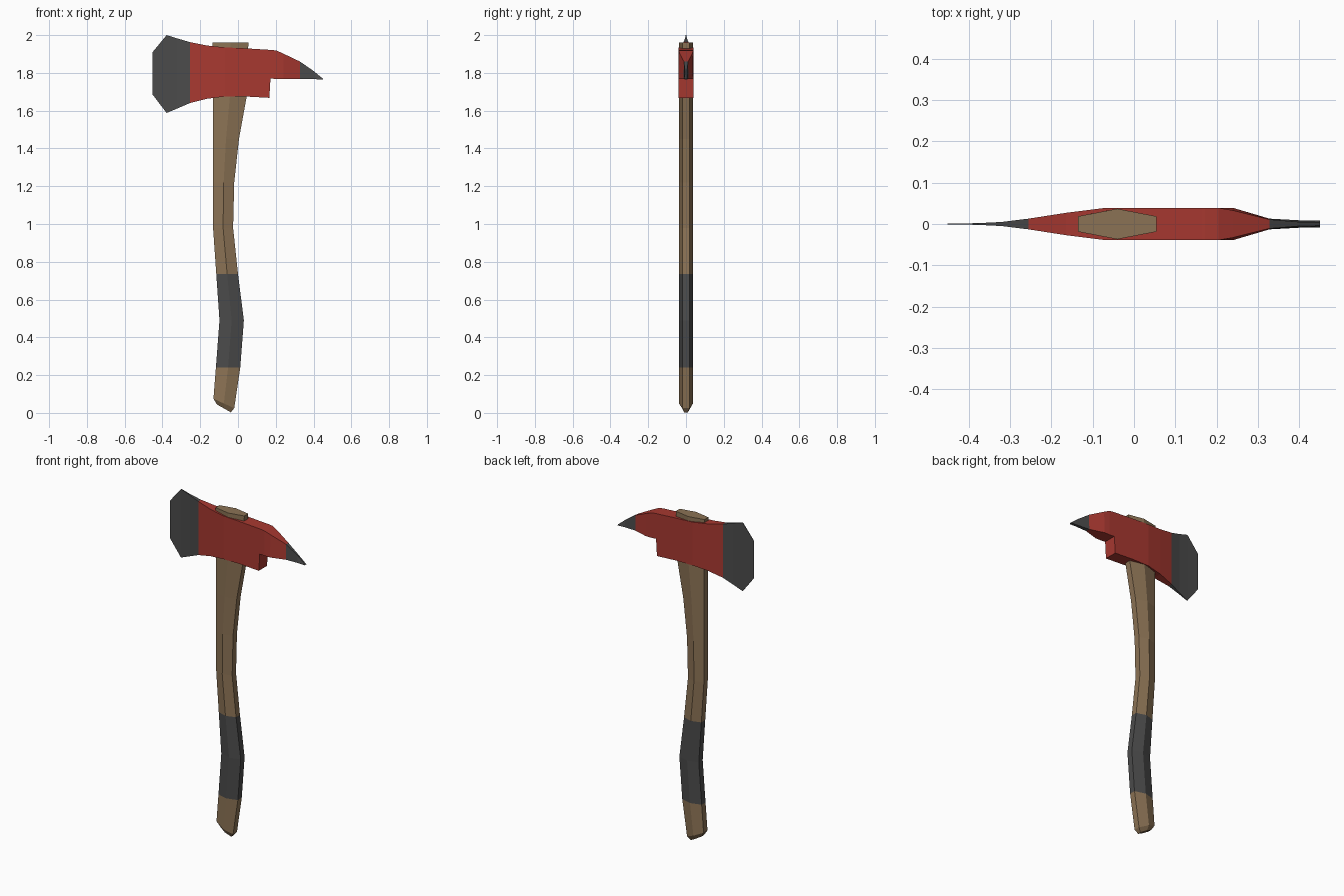
import bpy
import bmesh

cube = bpy.data.objects.get("Cube")
if cube:
    bpy.data.objects.remove(cube, do_unlink=True)


def material(name, rgb):
    m = bpy.data.materials.new(name)
    m.use_nodes = True
    m.diffuse_color = (*rgb, 1)
    m.node_tree.nodes["Principled BSDF"].inputs["Base Color"].default_value = (*rgb, 1)
    return m


wood = material("wood", (0.26, 0.17, 0.09))
grey = material("dark grey", (0.07, 0.07, 0.07))
red = material("red paint", (0.39, 0.04, 0.03))


def loft(name, rings, mats, rule):
    """Skin closed rings of points; rule(face centre) picks the material."""
    bm = bmesh.new()
    loops = [[bm.verts.new(p) for p in ring] for ring in rings]
    for a, b in zip(loops, loops[1:]):
        for i in range(len(a)):
            j = (i + 1) % len(a)
            bm.faces.new((a[i], a[j], b[j], b[i]))
    bm.faces.new(loops[0])
    bm.faces.new(loops[-1])
    bmesh.ops.recalc_face_normals(bm, faces=bm.faces)
    for f in bm.faces:
        f.material_index = rule(f.calc_center_median())
    mesh = bpy.data.meshes.new(name)
    bm.to_mesh(mesh)
    bm.free()
    for m in mats:
        mesh.materials.append(m)
    obj = bpy.data.objects.new(name, mesh)
    bpy.context.collection.objects.link(obj)
    return obj


# Handle: six-sided sections, each (left x, left z, right x, right z, half depth)
GRIP_LOW, GRIP_HIGH = 0.24, 0.735
D = 0.037
handle = [
    (-0.112, 0.045, -0.038, 0.003, 0.02),
    (-0.13, 0.075, -0.02, 0.025, D),
    (-0.117, GRIP_LOW, 0.012, GRIP_LOW, D),
    (-0.098, 0.49, 0.031, 0.49, D),
    (-0.115, GRIP_HIGH, 0.0, GRIP_HIGH, D),
    (-0.132, 0.98, -0.026, 0.98, D),
    (-0.132, 1.22, -0.02, 1.22, D),
    (-0.132, 1.45, 0.005, 1.45, D),
    (-0.132, 1.67, 0.045, 1.67, D),
    (-0.136, 1.96, 0.055, 1.96, D),
]


def hexagon(xl, zl, xr, zr, d):
    xm, zm = (xl + xr) / 2, (zl + zr) / 2
    return [(xl, -d / 2, zl), (xm, -d, zm), (xr, -d / 2, zr),
            (xr, d / 2, zr), (xm, d, zm), (xl, d / 2, zl)]


loft("handle", [hexagon(*s) for s in handle], [wood, grey],
     lambda c: int(GRIP_LOW < c.z < GRIP_HIGH))

# Head: sections (x, bottom z, top z, bottom half depth, top half depth)
BLADE_X, PICK_X = -0.255, 0.328
T = 0.039
head = [
    (-0.452, 1.685, 1.91, 0.001, 0.001),
    (-0.378, 1.588, 2.0, 0.002, 0.002),
    (-0.32, 1.612, 1.982, 0.005, 0.005),
    (BLADE_X, 1.64, 1.963, 0.013, 0.013),
    (-0.165, 1.663, 1.945, 0.027, 0.027),
    (-0.07, 1.675, 1.935, T, T),
    (0.04, 1.675, 1.93, T, T),
    (0.166, 1.668, 1.922, T, T),
    (0.172, 1.77, 1.922, T, T),
    (0.205, 1.768, 1.918, T, T),
    (0.24, 1.768, 1.902, T, 0.033),
    (PICK_X, 1.768, 1.86, 0.013, 0.011),
    (0.4, 1.767, 1.81, 0.009, 0.005),
    (0.45, 1.765, 1.769, 0.008, 0.004),
]


def slab(x, z0, z1, d0, d1):
    return [(x, -d0, z0), (x, d0, z0), (x, d1, z1), (x, -d1, z1)]


loft("axe_head", [slab(*s) for s in head], [red, grey],
     lambda c: int(c.x < BLADE_X or c.x > PICK_X))
